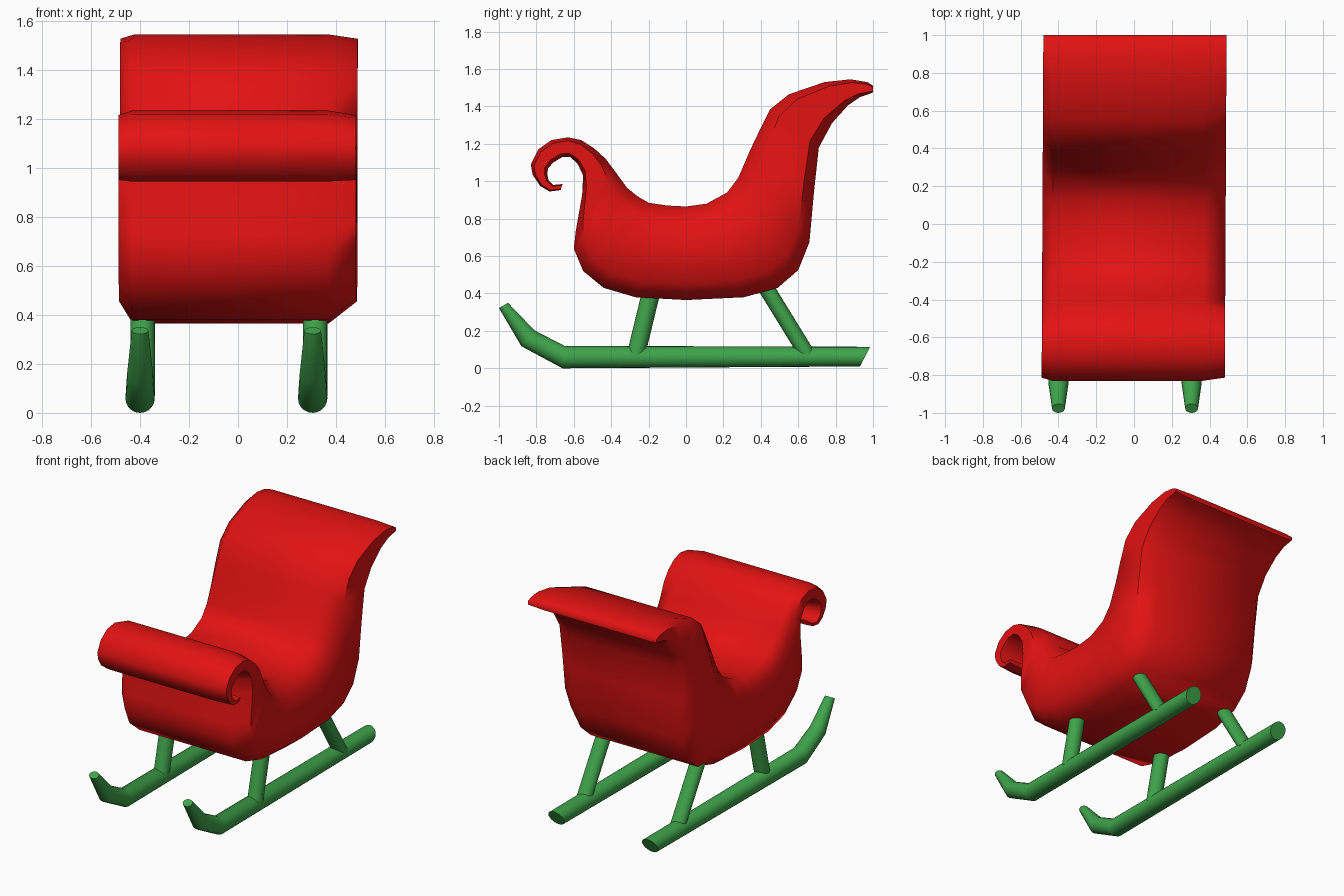
import bpy, bmesh, math
from mathutils import Vector

if "Cube" in bpy.data.objects:
    bpy.data.objects.remove(bpy.data.objects["Cube"])


def material(name, rgb):
    m = bpy.data.materials.new(name)
    m.diffuse_color = (*rgb, 1)
    m.use_nodes = True
    m.node_tree.nodes["Principled BSDF"].inputs["Base Color"].default_value = m.diffuse_color
    return m


RED = material("red", (0.76, 0.006, 0.006))
GREEN = material("green", (0.05, 0.37, 0.07))


def loft(name, stations, section, mat, x0=0.0, angle=60, skew=0.0):
    """Sweep a section of (x, t) points; t runs between the station's two (y, z) edges.
    A station is (y0, z0, y1, z1[, x scale])."""
    bm = bmesh.new()
    rings = []
    for st in stations:
        a, b = Vector(st[0:2]), Vector(st[2:4])
        sx = st[4] if len(st) > 4 else 1.0
        ring = []
        for x, t in section:
            p = a.lerp(b, t)
            ring.append(bm.verts.new((x0 + x * sx + skew * p.x, p.x, p.y)))
        rings.append(ring)
    n = len(section)
    for r, s in zip(rings, rings[1:]):
        for i in range(n):
            j = (i + 1) % n
            bm.faces.new((r[i], r[j], s[j], s[i]))
    bm.faces.new(rings[0])
    bm.faces.new(rings[-1])
    bmesh.ops.recalc_face_normals(bm, faces=bm.faces[:])
    me = bpy.data.meshes.new(name)
    bm.to_mesh(me)
    bm.free()
    ob = bpy.data.objects.new(name, me)
    bpy.context.collection.objects.link(ob)
    me.materials.append(mat)
    bpy.ops.object.select_all(action='DESELECT')
    ob.select_set(True)
    bpy.context.view_layer.objects.active = ob
    bpy.ops.object.shade_smooth_by_angle(angle=math.radians(angle))
    return ob


# Body: upper/outer edge paired with lower/inner edge, from front curl to back tip
body = [
    (-.67, .953, -.66, .985), (-.73, .945, -.71, .98), (-.78, .975, -.735, 1.005),
    (-.82, 1.035, -.742, 1.04), (-.83, 1.09, -.737, 1.07), (-.79, 1.17, -.71, 1.10),
    (-.72, 1.22, -.66, 1.13), (-.63, 1.235, -.62, 1.13), (-.56, 1.22, -.58, 1.095),
    (-.49, 1.175, -.55, 1.03), (-.43, 1.12, -.555, .93), (-.37, 1.04, -.59, .73),
    (-.315, .965, -.60, .64), (-.26, .92, -.55, .52), (-.2, .885, -.44, .43),
    (-.1, .87, -.27, .38), (0, .865, 0, .365), (.11, .88, .31, .38),
    (.22, .94, .49, .43), (.28, 1.02, .60, .525), (.34, 1.16, .66, .675),
    (.39, 1.265, .685, .95), (.45, 1.385, .71, 1.18), (.55, 1.465, .78, 1.31),
    (.74, 1.53, .865, 1.405), (.88, 1.545, .93, 1.45), (.97, 1.53, .975, 1.465),
    (1.0, 1.51, 1.0, 1.475),
]
body_section = [(-.43, 0), (.37, 0), (.485, .18), (.485, .82),
                (.37, 1), (-.43, 1), (-.485, .82), (-.485, .18)]
loft("sleigh_body", body, body_section, RED, skew=0.005)

# Round section shared by runners and struts
circle = [(math.cos(2 * math.pi * i / 20), 0.5 + 0.5 * math.sin(2 * math.pi * i / 20))
          for i in range(20)]
runner = [(-1.0, .322, -.952, .35, .034), (-.88, .118, -.81, .203, .053),
          (-.66, .0, -.65, .12, .06), (.93, .01, .985, .115, .058)]
front_strut = [(-.318, .07, -.218, .07, .05), (-.226, .45, -.126, .45, .05)]
rear_strut = [(.60, .07, .70, .07, .05), (.36, .46, .46, .46, .05)]

# One runner with two struts on each side
for side, x in (("left", -.40), ("right", .305)):
    loft(side + "_runner", runner, circle, GREEN, x, 50)
    loft(side + "_front_strut", front_strut, circle, GREEN, x + .01, 40)
    loft(side + "_rear_strut", rear_strut, circle, GREEN, x + .01, 40)
